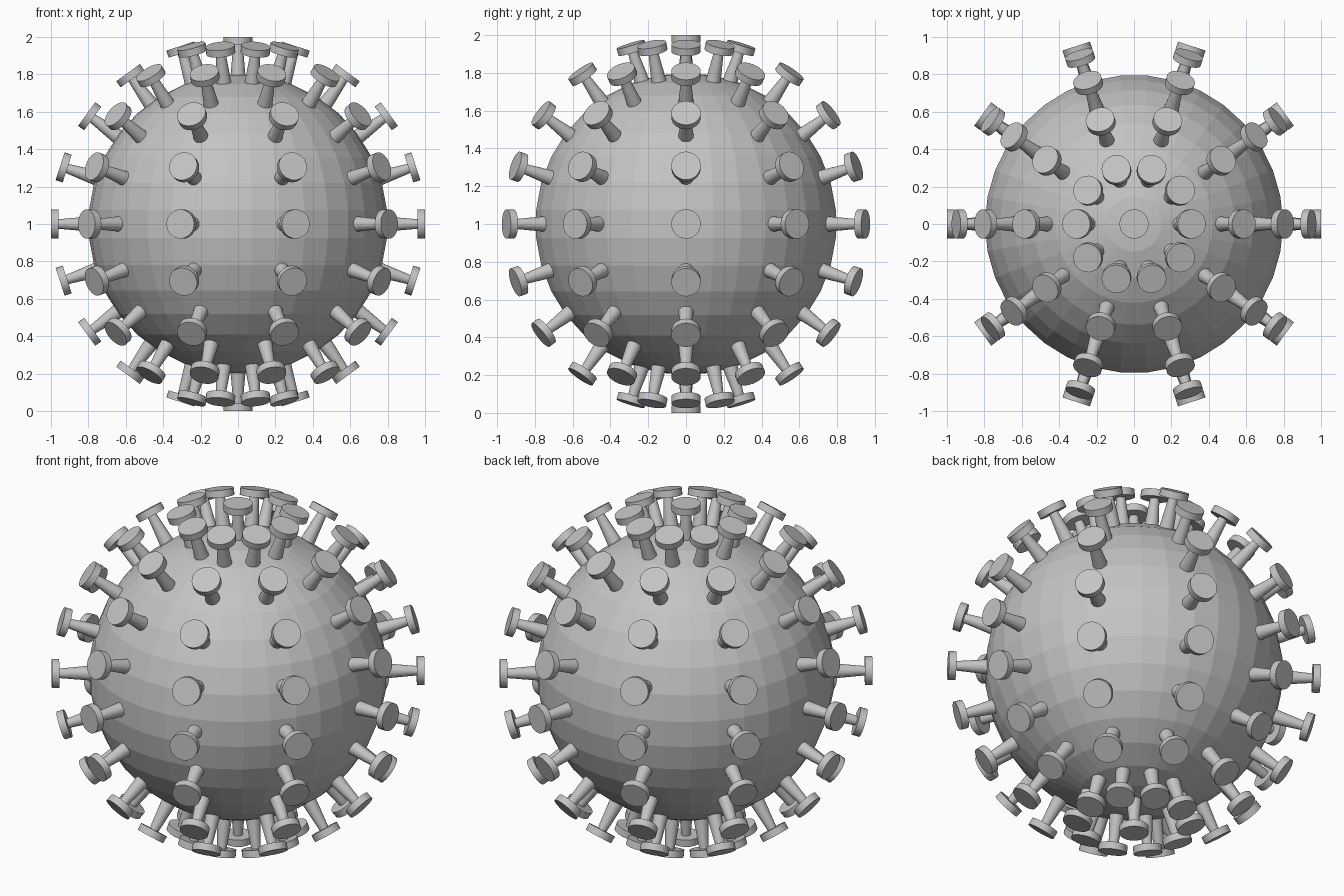
import bpy, bmesh, math
from mathutils import Matrix, Vector

if "Cube" in bpy.data.objects:
    bpy.data.objects.remove(bpy.data.objects["Cube"])

grey = bpy.data.materials.new("light grey")
grey.diffuse_color = (0.55, 0.55, 0.55, 1)
grey.use_nodes = True
grey.node_tree.nodes["Principled BSDF"].inputs["Base Color"].default_value = grey.diffuse_color
CENTRE = Matrix.Translation((0, 0, 1))


def finish(name, bm):
    mesh = bpy.data.meshes.new(name)
    bm.to_mesh(mesh)
    bm.free()
    mesh.materials.append(grey)
    obj = bpy.data.objects.new(name, mesh)
    bpy.context.collection.objects.link(obj)
    return obj


def cone(bm, matrix, r1, r2, z1, z2):
    bmesh.ops.create_cone(
        bm, cap_ends=True, segments=30, radius1=r1, radius2=r2, depth=z2 - z1,
        matrix=matrix @ Matrix.Translation((0, 0, (z1 + z2) / 2)))


# Faceted round core
bm = bmesh.new()
bmesh.ops.create_uvsphere(bm, u_segments=34, v_segments=17, radius=0.8,
                          matrix=CENTRE @ Matrix.Rotation(math.pi / 2, 4, 'Z'))
finish("core_sphere", bm)

# Spike directions: rings of ten every 18 degrees of latitude, plus both poles
directions = [Vector((0, 0, 1)), Vector((0, 0, -1))]
for lat in range(-72, 73, 18):
    for lon in range(0, 360, 36):
        a, b = math.radians(lat), math.radians(lon)
        directions.append(Vector((math.cos(a) * math.cos(b),
                                  math.cos(a) * math.sin(b), math.sin(a))))

# Tapered stalks and their flat disc caps
stalks, caps = bmesh.new(), bmesh.new()
for d in directions:
    m = CENTRE @ d.to_track_quat('Z', 'Y').to_matrix().to_4x4()
    cone(stalks, m, 0.043, 0.025, 0.76, 0.965)
    cone(caps, m, 0.078, 0.078, 0.96, 1.0)
finish("spike_stalks", stalks)
finish("spike_caps", caps)
